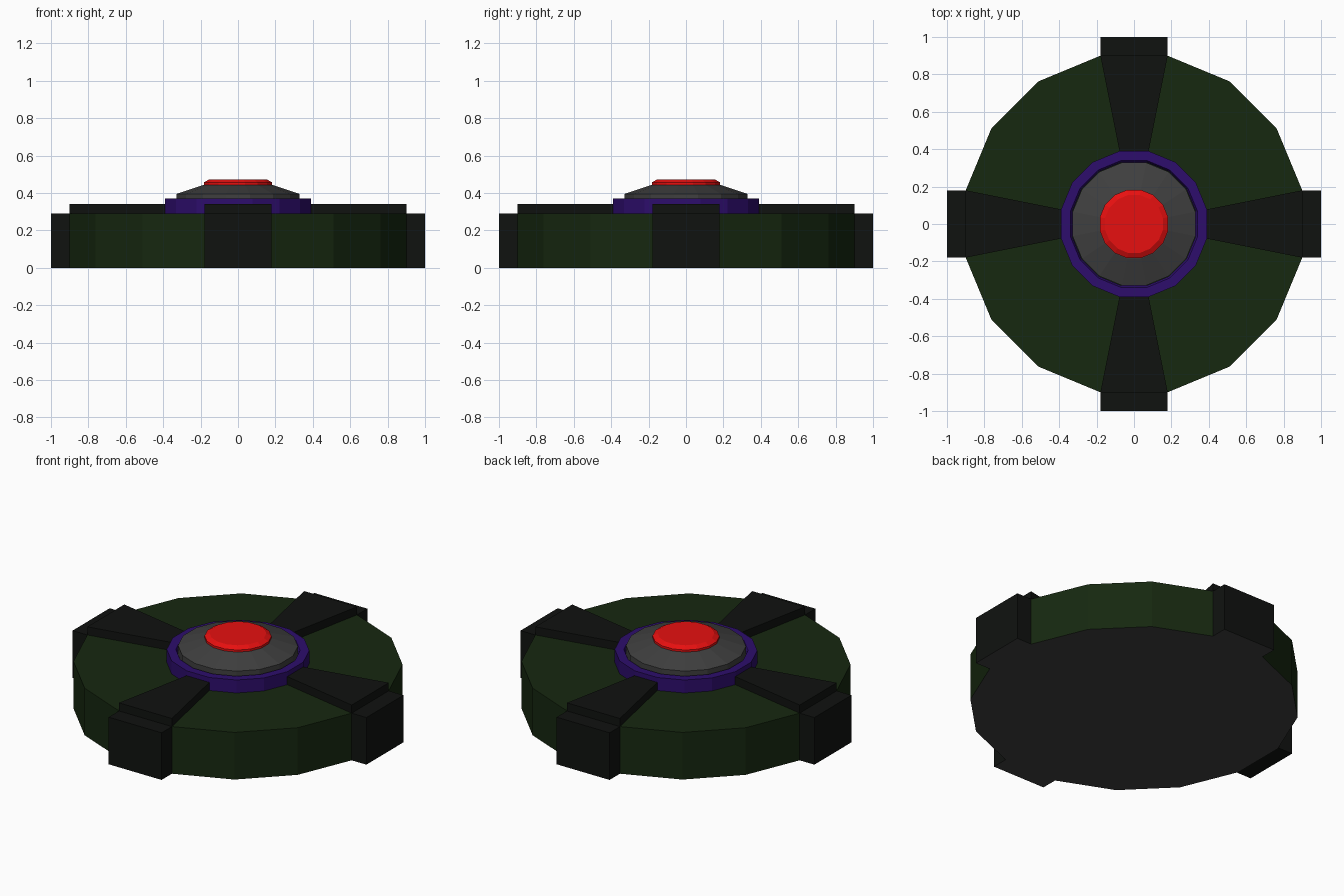
import bpy, bmesh, math
from mathutils import Matrix

if "Cube" in bpy.data.objects:
    bpy.data.objects.remove(bpy.data.objects["Cube"])

SIDES = 16
SEC = 1 / math.cos(math.pi / SIDES)   # apothem -> corner radius


def material(name, rgb):
    m = bpy.data.materials.new(name)
    m.diffuse_color = (*rgb, 1)
    m.use_nodes = True
    m.node_tree.nodes["Principled BSDF"].inputs["Base Color"].default_value = m.diffuse_color
    return m


green = material("dark_green", (0.008, 0.021, 0.005))
black = material("black", (0.005, 0.006, 0.005))
purple = material("purple", (0.026, 0.004, 0.15))
grey = material("dark_grey", (0.05, 0.05, 0.05))
red = material("red", (0.8, 0.005, 0.005))


def finish(name, bm, mat, grey_bottom=False):
    bmesh.ops.recalc_face_normals(bm, faces=bm.faces)
    if grey_bottom:
        for f in bm.faces:
            if f.normal.z < -0.9 and f.calc_center_median().z < 0.001:
                f.material_index = 1
    me = bpy.data.meshes.new(name)
    bm.to_mesh(me)
    bm.free()
    me.materials.append(mat)
    if grey_bottom:
        me.materials.append(grey)
    ob = bpy.data.objects.new(name, me)
    bpy.context.collection.objects.link(ob)
    return ob


def stack(name, profile, mat, grey_bottom=False, closed=False):
    """Sixteen-sided turned shape from (apothem, z) pairs, capped or closed as a ring."""
    bm = bmesh.new()
    rings = []
    for r, z in profile:
        angles = [(i + 0.5) * 2 * math.pi / SIDES for i in range(SIDES)]
        rings.append([bm.verts.new((r * SEC * math.cos(a), r * SEC * math.sin(a), z))
                      for a in angles])
    pairs = list(zip(rings, rings[1:]))
    if closed:
        pairs.append((rings[-1], rings[0]))
    else:
        bm.faces.new(rings[0])
        bm.faces.new(rings[-1])
    for a, b in pairs:
        for i in range(SIDES):
            j = (i + 1) % SIDES
            bm.faces.new((a[i], a[j], b[j], b[i]))
    return finish(name, bm, mat, grey_bottom)


def prism(bm, x0, w0, x1, w1, z0, z1):
    """Tapered block running along x with half-widths w0 and w1."""
    outline = [(x0, -w0), (x1, -w1), (x1, w1), (x0, w0)]
    base = bm.faces.new([bm.verts.new((x, y, z0)) for x, y in outline])
    ext = bmesh.ops.extrude_face_region(bm, geom=[base], use_keep_orig=True)
    top = [v for v in ext["geom"] if isinstance(v, bmesh.types.BMVert)]
    bmesh.ops.translate(bm, verts=top, vec=(0, 0, z1 - z0))


# Main body
stack("body", [(0.9, 0), (0.9, 0.29)], green, grey_bottom=True)

# Four clamps: outer block plus tapered arm on top
for k, side in enumerate(("right", "back", "left", "front")):
    bm = bmesh.new()
    prism(bm, 0.9, 0.18, 1.0, 0.18, 0, 0.29)
    prism(bm, 0.385, 0.077, 0.9, 0.18, 0.29, 0.34)
    bm.transform(Matrix.Rotation(k * math.pi / 2, 4, 'Z'))
    finish("clamp_" + side, bm, black, grey_bottom=True)

# Collar around the button housing
stack("collar", [(0.39, 0.29), (0.39, 0.37), (0.34, 0.37), (0.33, 0.345), (0.33, 0.29)],
      purple, closed=True)

# Sloped housing
stack("housing", [(0.328, 0.29), (0.328, 0.395), (0.185, 0.443)], grey)

# Push button with bevelled rim
stack("button", [(0.183, 0.44), (0.183, 0.456), (0.155, 0.472)], red)
